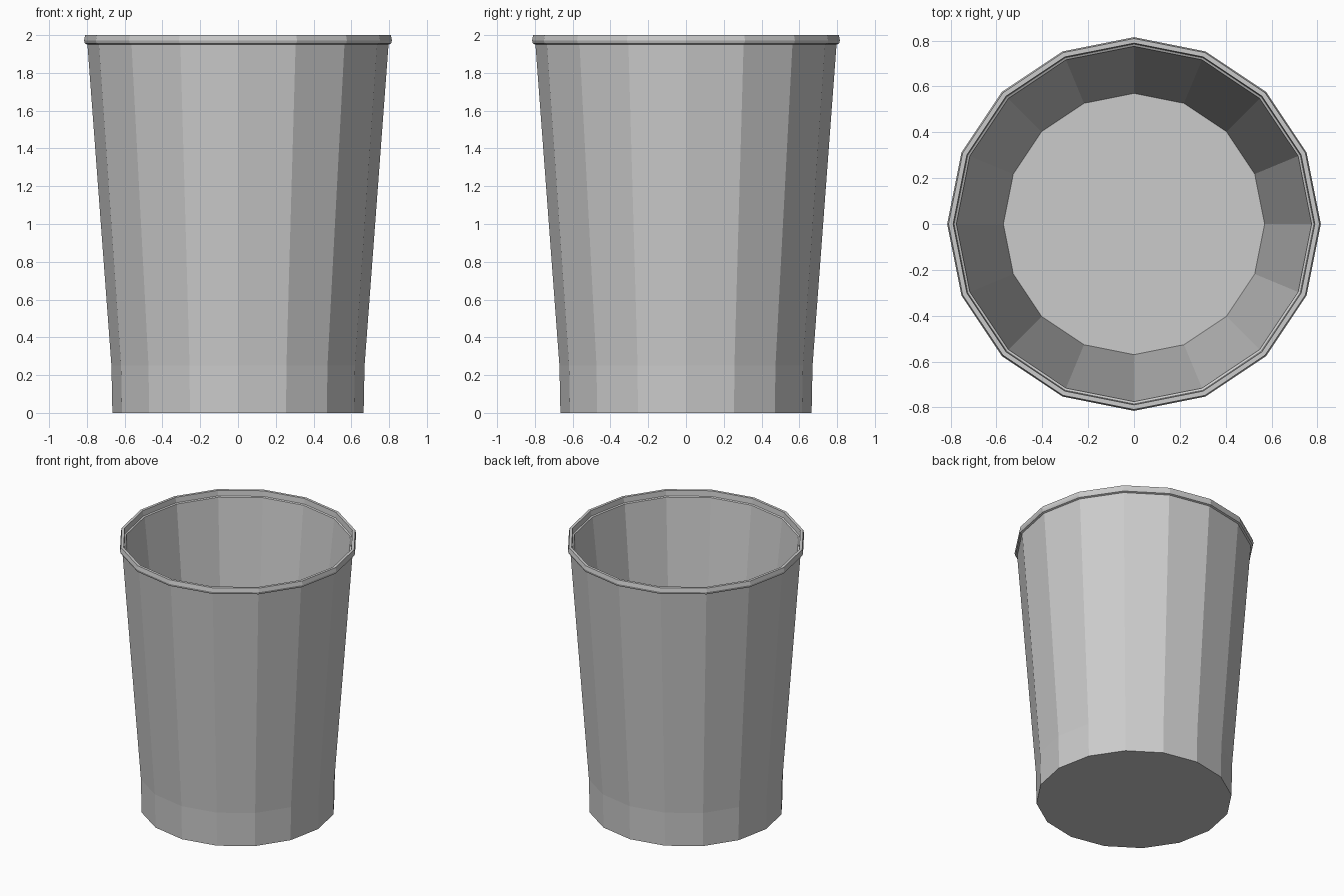
import bpy
import bmesh
from math import cos, sin, tau

cube = bpy.data.objects.get("Cube")
if cube:
    bpy.data.objects.remove(cube, do_unlink=True)

SIDES = 16

# Single grey plastic
grey = bpy.data.materials.new("plain_grey")
grey.use_nodes = True
colour = (0.6, 0.6, 0.6, 1)
grey.diffuse_color = colour
grey.node_tree.nodes["Principled BSDF"].inputs["Base Color"].default_value = colour


def lathe(name, profile, closed=False):
    """Revolve (radius, height) points; an open profile gets capped ends."""
    bm = bmesh.new()
    rings = [[bm.verts.new((r * cos(tau * i / SIDES), r * sin(tau * i / SIDES), z))
              for i in range(SIDES)] for r, z in profile]
    pairs = list(zip(rings, rings[1:]))
    if closed:
        pairs.append((rings[-1], rings[0]))
    else:
        bm.faces.new(rings[0][::-1])
        bm.faces.new(rings[-1])
    for low, high in pairs:
        for i in range(SIDES):
            j = (i + 1) % SIDES
            bm.faces.new((low[i], low[j], high[j], high[i]))
    bmesh.ops.recalc_face_normals(bm, faces=bm.faces)
    mesh = bpy.data.meshes.new(name)
    bm.to_mesh(mesh)
    bm.free()
    mesh.materials.append(grey)
    obj = bpy.data.objects.new(name, mesh)
    bpy.context.collection.objects.link(obj)
    return obj


# Tapered cup: base, outer wall, rolled rim, inner ledge, inner wall, floor
lathe("cup", [
    (0.665, 0), (0.67, 0.25), (0.797, 1.95),
    (0.81, 1.955), (0.815, 1.972), (0.809, 2.0),
    (0.789, 2.0), (0.785, 1.96), (0.775, 1.955),
    (0.57, 0.06),
])
